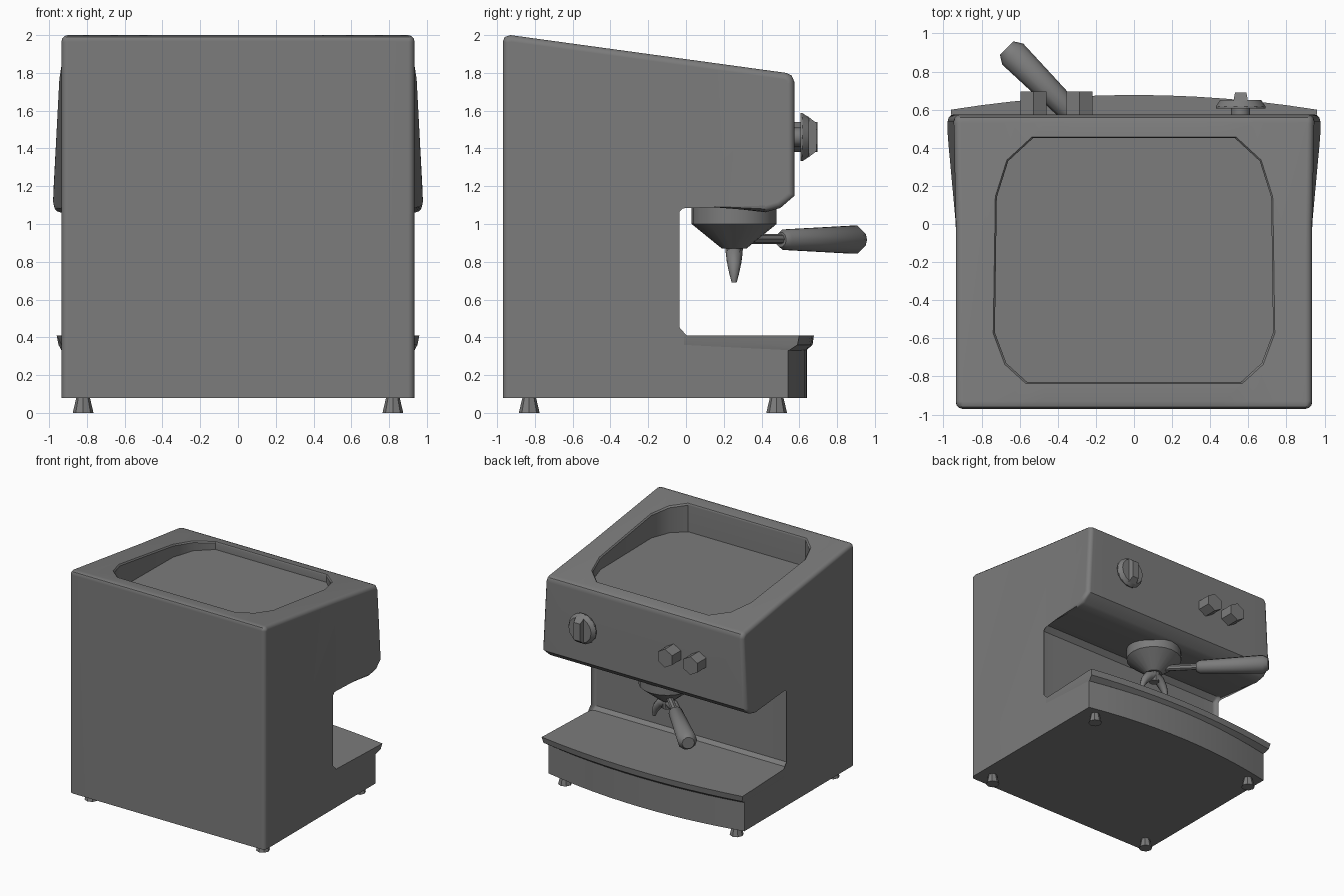
import bpy, bmesh, math
from mathutils import Vector, Matrix

old = bpy.data.objects.get("Cube")
if old:
    bpy.data.objects.remove(old)

GREY = (0.2, 0.2, 0.2, 1)
mat = bpy.data.materials.new("dark grey")
mat.use_nodes = True
mat.diffuse_color = GREY
mat.node_tree.nodes["Principled BSDF"].inputs["Base Color"].default_value = GREY


def finish(name, bm, angle=35):
    bmesh.ops.recalc_face_normals(bm, faces=bm.faces)
    mesh = bpy.data.meshes.new(name)
    bm.to_mesh(mesh)
    bm.free()
    ob = bpy.data.objects.new(name, mesh)
    mesh.materials.append(mat)
    bpy.context.collection.objects.link(ob)
    smooth(ob, angle)
    return ob


def smooth(ob, angle):
    bpy.ops.object.select_all(action='DESELECT')
    bpy.context.view_layer.objects.active = ob
    ob.select_set(True)
    bpy.ops.object.shade_smooth_by_angle(angle=math.radians(angle))


def loft(loops):
    """Skin a list of equal-length closed loops and cap both ends."""
    bm = bmesh.new()
    rings = [[bm.verts.new(p) for p in loop] for loop in loops]
    n = len(rings[0])
    for a, b in zip(rings, rings[1:]):
        for i in range(n):
            j = (i + 1) % n
            bm.faces.new((a[i], a[j], b[j], b[i]))
    bm.faces.new(rings[0])
    bm.faces.new(rings[-1])
    return bm


def turned(name, origin, axis, profile, sides=16, angle=35):
    """Solid of revolution: profile is (distance along axis, radius)."""
    m = Matrix.Translation(origin) @ Vector(axis).to_track_quat('Z', 'Y').to_matrix().to_4x4()
    turn = [math.tau * i / sides for i in range(sides)]
    return finish(name, loft([[m @ Vector((r * math.cos(a), r * math.sin(a), d)) for a in turn]
                              for d, r in profile]), angle)


# Body: C-shaped side profile, lofted across x with a bowed base front
HALF = 0.935
profile = [(-0.97, 0.08), (-0.97, 1.965), (-0.96, 1.99), (-0.93, 2.0), (0.53, 1.8),
           (0.56, 1.785), (0.575, 1.75), (0.575, 1.15), (0.50, 1.085), (0.42, 1.062),
           (-0.03, 1.12), (-0.07, 1.08), (-0.07, 0.44), (-0.035, 0.40)]
COLS = 12
sections = []
for i in range(COLS + 1):
    x = HALF * (2 * i / COLS - 1)
    front = 0.64 - 0.10 * (x / HALF) ** 2
    sections.append([(x, y, z) for y, z in profile + [(front, 0.40), (front, 0.08)]])
bm = loft(sections)
rim = [e for e in bm.edges
       if all(abs(v.co.x) > HALF - 0.001 for v in e.verts) and max(v.co.z for v in e.verts) > 0.42]
bmesh.ops.bevel(bm, geom=rim, offset=0.035, segments=3, profile=0.5, affect='EDGES')
# The head flares outwards towards its lower front
bmesh.ops.bisect_plane(bm, geom=bm.verts[:] + bm.edges[:] + bm.faces[:],
                       plane_co=(0, 0, 0), plane_no=(0, 1, 0))
for v in bm.verts:
    x, y, z = v.co
    if abs(x) > 0.85 and y > 0 and z > 1:
        v.co.x += math.copysign(0.045 * min(y / 0.5, 1) * (1.97 - z) / 0.85, x)
body = finish("body", bm)

# Cup-warming basin sunk in the sloped top
half = [(0.53, 0.45), (0.66, 0.33), (0.72, 0.14), (0.73, -0.57), (0.67, -0.73), (0.56, -0.83)]
outline = half + [(-x, y) for x, y in reversed(half)]


def slope_loop(lift, grow):
    return [(x * grow, (y + 0.19) * grow - 0.19, 2.0 - 0.137 * (y + 0.93) + lift) for x, y in outline]


cutter = finish("basin_cutter", loft([[(x, y, 1.745) for x, y in outline],
                                      slope_loop(-0.012, 1), slope_loop(0.04, 1.05)]))
cutter.hide_render = True
cut = body.modifiers.new("basin", 'BOOLEAN')
cut.operation = 'DIFFERENCE'
cut.solver = 'EXACT'
cut.object = cutter
bpy.context.view_layer.objects.active = body
bpy.ops.object.modifier_apply(modifier="basin")
bpy.data.objects.remove(cutter)
smooth(body, 35)
weighted = body.modifiers.new("weighted_normals", 'WEIGHTED_NORMAL')
weighted.keep_sharp = True


# Drip tray with a bowed, overhanging lip
def tray_loop(z, w, corner, centre):
    bow = [(w * t / 6, centre - (centre - corner) * (t / 6) ** 2, z) for t in range(-6, 7)]
    return bow + [(0.934, -0.05, z), (-0.934, -0.05, z)]


finish("drip_tray", loft([tray_loop(0.33, 0.934, 0.545, 0.635), tray_loop(0.36, 0.95, 0.59, 0.67),
                          tray_loop(0.41, 0.96, 0.60, 0.677)]), 30)

# Feet
for side, sx in (("left", 1), ("right", -1)):
    for end, y in (("front", -0.83), ("rear", 0.48)):
        turned(f"foot_{end}_{side}", (sx * 0.82, y, 0), (0, 0, 1),
               [(0, 0.055), (0.085, 0.035)], 8)

# Brew group, filter holder and handle
CX, CY = 0, 0.255
turned("brew_group", (CX, CY, 0), (0, 0, 1),
       [(0.87, 0.065), (1.0, 0.225), (1.11, 0.225)], 20)
turned("spout_stub", (CX, CY, 0), (0, 0, 1), [(0.79, 0.04), (0.88, 0.05)], 10)
turned("handle_rod", (CX, CY, 0.92), (-1, 1, 0), [(0.0, 0.027), (0.42, 0.027)], 8)
turned("handle_grip", (CX, CY, 0.917), (-1, 1, 0),
       [(0.35, 0.04), (0.38, 0.057), (0.9, 0.078), (0.945, 0.05)], 10)

# Twin curved spouts
path = [(0.0, 0.85, 0.045), (0.06, 0.825, 0.042), (0.10, 0.775, 0.034),
        (0.12, 0.73, 0.024), (0.125, 0.69, 0.013)]
for side, sx in (("left", 1), ("right", -1)):
    loops = []
    for i, (x, z, r) in enumerate(path):
        tilt = math.radians(80 - 80 * i / (len(path) - 1))
        loops.append([(sx * (x + r * math.cos(a) * math.cos(tilt)), CY + r * math.sin(a),
                       z + r * math.cos(a) * math.sin(tilt))
                      for a in (math.tau * k / 8 for k in range(8))])
    finish(f"spout_{side}", loft(loops), 50)

# Hexagonal push buttons
for side, x in (("outer", -0.527), ("inner", -0.285)):
    ob = turned(f"button_{side}", (0, 0, 0), (0, 0, 1), [(0, 0.079), (0.125, 0.079)], 6)
    ob.data.transform(Matrix.Translation((x, 0.57, 1.46)) @ Matrix.Rotation(-math.pi / 2, 4, 'X')
                      @ Matrix.Rotation(math.pi / 6, 4, 'Z'))

# Rotary knob with a raised grip bar
turned("knob_shaft", (0.56, 0.57, 1.46), (0, 1, 0), [(0, 0.05), (0.05, 0.05)], 12)
turned("knob_dial", (0.56, 0.605, 1.46), (0, 1, 0),
       [(0, 0.13), (0.012, 0.13), (0.045, 0.108)], 14, 25)
finish("knob_grip", loft([[(0.56 + sx * w, y, 1.46 + sz * h)
                           for sx, sz in ((-1, -1), (1, -1), (1, 1), (-1, 1))]
                          for y, w, h in ((0.645, 0.038, 0.11), (0.69, 0.03, 0.075))]))
